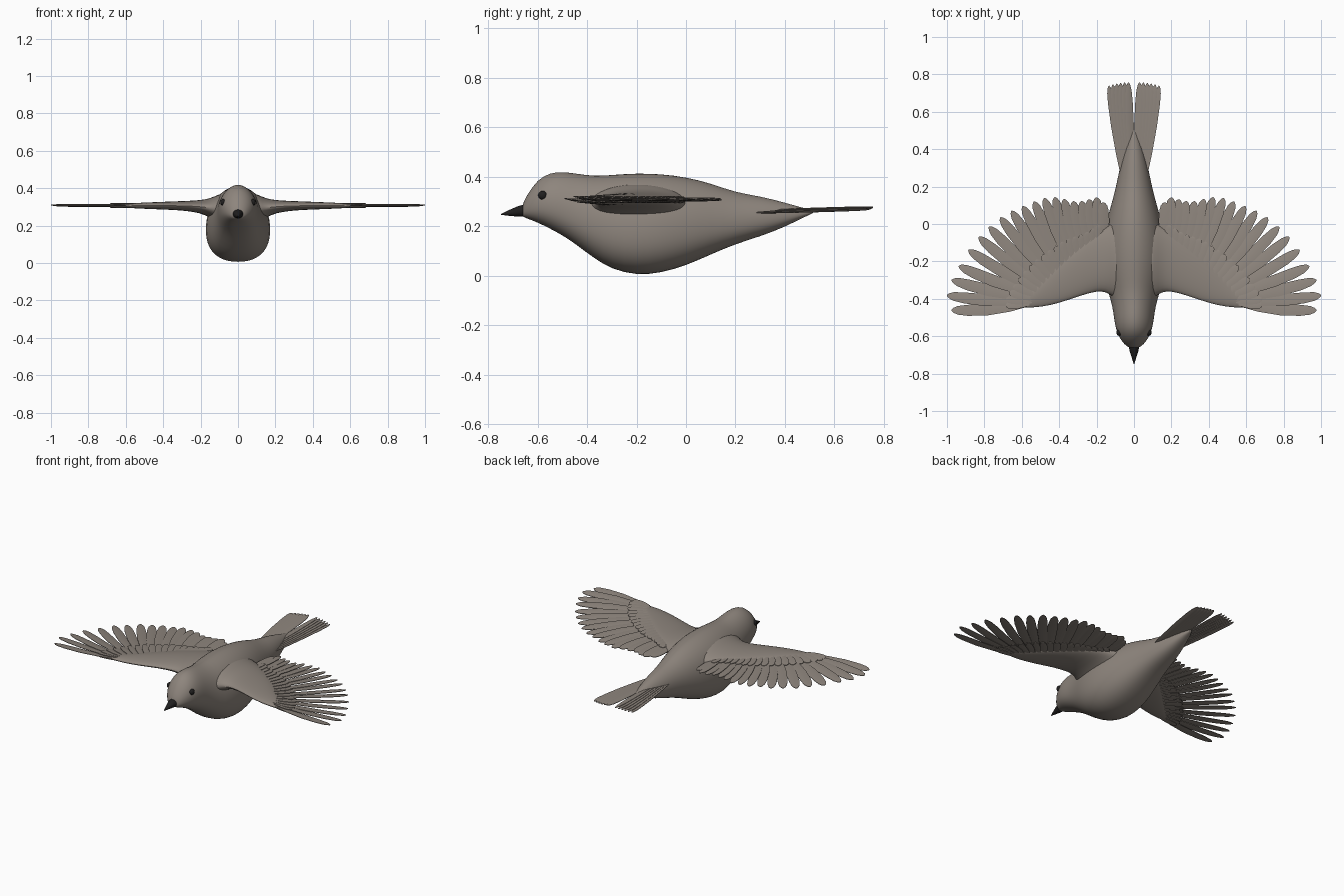
import bpy, bmesh, math
from mathutils import Vector

cube = bpy.data.objects.get("Cube")
if cube:
    bpy.data.objects.remove(cube, do_unlink=True)


def material(name, rgb):
    mat = bpy.data.materials.new(name)
    mat.use_nodes = True
    mat.diffuse_color = (*rgb, 1)
    bsdf = mat.node_tree.nodes["Principled BSDF"]
    bsdf.inputs["Base Color"].default_value = (*rgb, 1)
    bsdf.inputs["Roughness"].default_value = 0.8
    return mat


plumage = material("warm grey plumage", (0.27, 0.235, 0.205))
black = material("black", (0.015, 0.014, 0.014))


def loft(bm, rings):
    """Skin closed rings of equal length and cap both ends."""
    rows = [[bm.verts.new(p) for p in ring] for ring in rings]
    n = len(rows[0])
    for a, b in zip(rows, rows[1:]):
        for i in range(n):
            j = (i + 1) % n
            bm.faces.new((a[i], a[j], b[j], b[i]))
    bm.faces.new(rows[0])
    bm.faces.new(rows[-1])


def finish(name, bm, mat, mirror=False, subdivide=0, angle=60):
    bmesh.ops.recalc_face_normals(bm, faces=bm.faces)
    mesh = bpy.data.meshes.new(name)
    bm.to_mesh(mesh)
    bm.free()
    mesh.materials.append(mat)
    obj = bpy.data.objects.new(name, mesh)
    bpy.context.collection.objects.link(obj)
    bpy.ops.object.select_all(action="DESELECT")
    obj.select_set(True)
    bpy.context.view_layer.objects.active = obj
    bpy.ops.object.shade_smooth_by_angle(angle=math.radians(angle))
    if mirror:
        obj.modifiers.new("mirror", "MIRROR").use_mirror_merge = False
    if subdivide:
        sub = obj.modifiers.new("smooth", "SUBSURF")
        sub.levels = sub.render_levels = subdivide
    return obj


def power(v, e):
    return math.copysign(abs(v) ** e, v)


# Body: egg-shaped sections (y, half width, bottom, top)
SECTIONS = [
    (-0.665, 0.022, 0.24, 0.28), (-0.645, 0.052, 0.232, 0.325),
    (-0.6, 0.084, 0.215, 0.39), (-0.55, 0.1, 0.19, 0.417),
    (-0.5, 0.108, 0.163, 0.421), (-0.45, 0.114, 0.13, 0.415),
    (-0.37, 0.135, 0.068, 0.403), (-0.3, 0.16, 0.025, 0.409),
    (-0.2, 0.176, 0.0, 0.416), (-0.1, 0.172, 0.01, 0.413),
    (0, 0.152, 0.04, 0.4), (0.1, 0.123, 0.085, 0.375),
    (0.2, 0.096, 0.128, 0.337), (0.3, 0.077, 0.158, 0.322),
    (0.4, 0.05, 0.197, 0.296), (0.48, 0.024, 0.238, 0.272),
    (0.52, 0.006, 0.255, 0.264),
]


def body_ring(y, width, low, high, n=28):
    widest = low + 0.43 * (high - low)
    ring = []
    for i in range(n):
        a = math.tau * i / n
        c, s = math.cos(a), math.sin(a)
        if s >= 0:
            x, z = power(c, 1.1), widest + s * (high - widest)
        else:
            x, z = power(c, 0.85), widest + power(s, 0.85) * (widest - low)
        ring.append((width * x, y, z))
    return ring


bm = bmesh.new()
loft(bm, [body_ring(*s) for s in SECTIONS])
finish("body", bm, plumage, subdivide=1)

# Wing arms: (x, leading y, trailing y, middle z, half thickness)
ARM = [
    (0.05, -0.42, 0.03, 0.29, 0.1), (0.11, -0.395, 0.01, 0.29, 0.075),
    (0.15, -0.365, -0.01, 0.295, 0.052), (0.2, -0.36, -0.04, 0.302, 0.034),
    (0.3, -0.39, -0.11, 0.307, 0.025), (0.4, -0.425, -0.2, 0.307, 0.021),
    (0.5, -0.446, -0.3, 0.307, 0.017), (0.58, -0.448, -0.38, 0.307, 0.013),
    (0.62, -0.445, -0.415, 0.307, 0.008),
]


def arm_ring(x, front, back, z, thick, n=18):
    mid, half = (front + back) / 2, (back - front) / 2
    angles = [math.tau * i / n for i in range(n)]
    return [(x, mid + half * math.cos(a), z + thick * math.sin(a)) for a in angles]


bm = bmesh.new()
loft(bm, [arm_ring(*s) for s in ARM])
finish("wing_arms", bm, plumage, mirror=True, subdivide=1)

# Feather outline: (fraction of length, fraction of width)
OUTLINE = [(0, 0.45), (0.25, 0.8), (0.55, 1), (0.8, 0.92),
           (0.92, 0.72), (0.975, 0.42), (1, 0.1)]


def feather(bm, base, tip, width, thick=0.005, tilt=0.005, bend=0.0):
    """Thin ridged blade, tilted so that neighbours overlap like shingles."""
    base, tip = Vector(base), Vector(tip)
    along = (tip - base).normalized()
    side = along.cross(Vector((0, 0, 1))).normalized()
    up = Vector((0, 0, 1))
    rings = []
    for t, w in OUTLINE:
        c = base.lerp(tip, t) + side * bend * math.sin(math.pi * t)
        edge = side * width * w / 2 + up * tilt * w
        ridge = up * thick * (0.4 + 0.6 * w)
        rim = up * 0.0015
        rings.append([c + edge + rim, c + ridge, c - edge + rim,
                      c - edge - rim, c - ridge, c + edge - rim])
    loft(bm, rings)


# Flight feather tips from the wing tip inward
TIPS = [
    (0.975, -0.462), (1.0, -0.382), (0.975, -0.3), (0.937, -0.225),
    (0.885, -0.14), (0.83, -0.07), (0.775, -0.015), (0.715, 0.035),
    (0.655, 0.07), (0.595, 0.095), (0.535, 0.12), (0.48, 0.138),
    (0.425, 0.143), (0.375, 0.133), (0.325, 0.122), (0.28, 0.122),
    (0.24, 0.132), (0.2, 0.142), (0.165, 0.115),
]
last = len(TIPS) - 1
flight, coverts = bmesh.new(), bmesh.new()
for i, (tx, ty) in enumerate(TIPS):
    u = i / last
    outer = Vector((0.56, -0.425, 0))
    inner = Vector((0.155, -0.09, 0))
    base = outer.lerp(inner, u ** 1.15)
    tip = Vector((tx, ty, 0))
    level = Vector((0, 0, 0.307 + 0.003 * (i % 2)))
    feather(flight, base + level, tip + level, 0.064 - 0.006 * u,
            bend=0.012 * (1 - u))
    # Short covering feathers above and below the bases
    if i < last:
        reach = base.lerp(tip, 0.3 + 0.12 * u)
        for z in (0.317, 0.299):
            lift = Vector((0, 0, z))
            feather(coverts, base + lift, reach + lift, 0.046, 0.004, 0.004)
finish("flight_feathers", flight, plumage, mirror=True, angle=40)
finish("covert_feathers", coverts, plumage, mirror=True, angle=40)

# Tail: two fanned halves
bm = bmesh.new()
count = 6
for i in range(count):
    u = i / (count - 1)
    base = (0.012 + 0.05 * u, 0.26, 0.262 - 0.008 * u)
    tip = (0.03 + 0.104 * u, 0.757 - 0.018 * u * u, 0.277 - 0.009 * u)
    feather(bm, base, tip, 0.042, tilt=0.004)
finish("tail_feathers", bm, plumage, mirror=True, angle=40)

# Beak: tapered, slightly drooping cone
BEAK = [(-0.645, 0.03, 0.264, 0.026), (-0.68, 0.023, 0.26, 0.021),
        (-0.715, 0.012, 0.254, 0.012), (-0.748, 0.002, 0.248, 0.002)]
bm = bmesh.new()
loft(bm, [[(w * math.cos(math.tau * k / 16), y, z + h * math.sin(math.tau * k / 16))
           for k in range(16)] for y, w, z, h in BEAK])
finish("beak", bm, black)

# Eyes
bm = bmesh.new()
bmesh.ops.create_uvsphere(bm, u_segments=16, v_segments=10, radius=0.018)
bmesh.ops.scale(bm, vec=(0.8, 1, 1), verts=bm.verts)
bmesh.ops.translate(bm, vec=(0.08, -0.58, 0.325), verts=bm.verts)
finish("eyes", bm, black, mirror=True)
